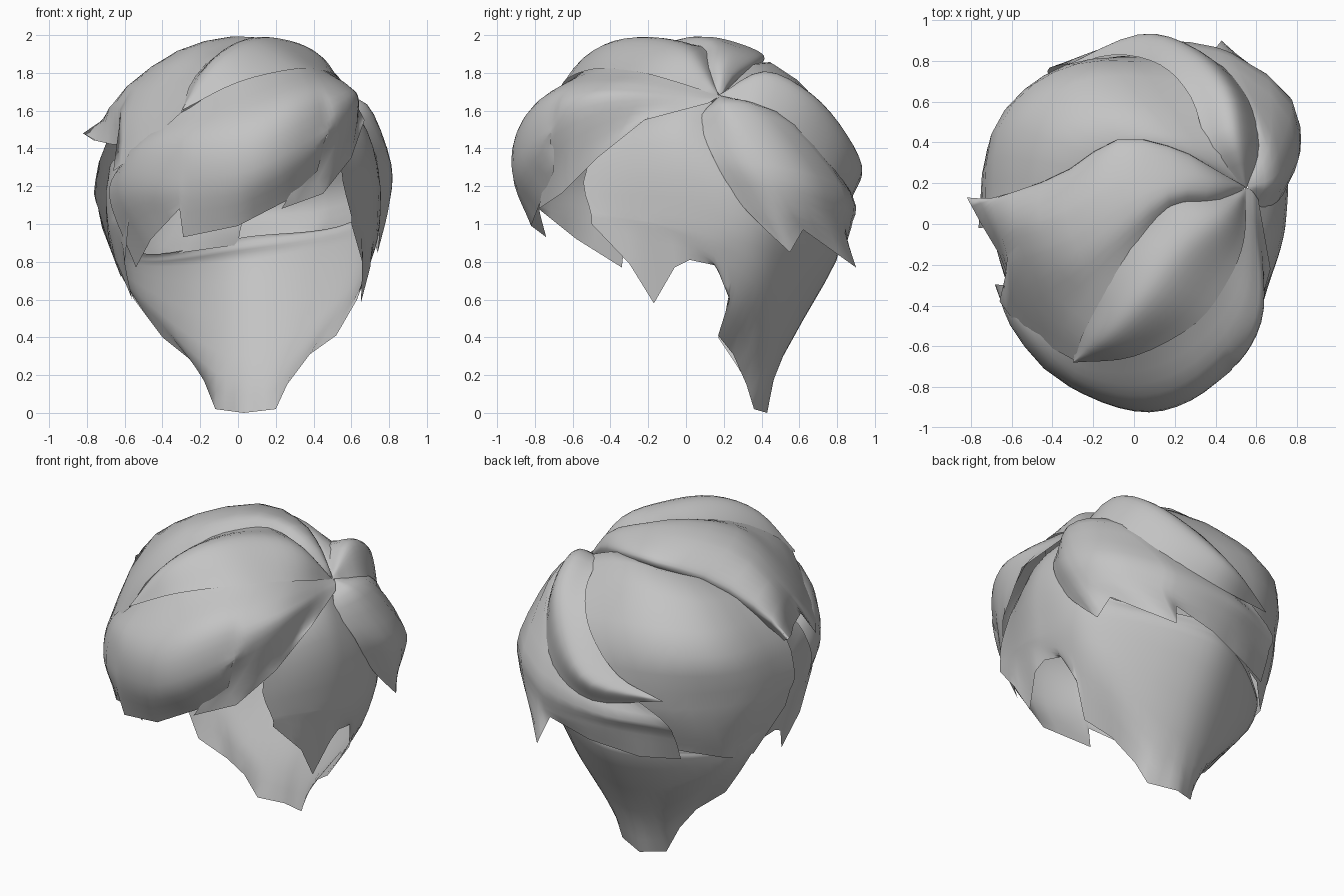
import bpy, bmesh
from mathutils import Vector

cube = bpy.data.objects.get("Cube")
if cube:
    bpy.data.objects.remove(cube, do_unlink=True)

grey = bpy.data.materials.new("hair_grey")
grey.use_nodes = True
grey.diffuse_color = (0.55, 0.55, 0.55, 1)
grey.node_tree.nodes["Principled BSDF"].inputs["Base Color"].default_value = (0.55, 0.55, 0.55, 1)

CENTRE = Vector((0, 0, 1.1))


def spline(pts, t):
    """Smooth curve through pts, t from 0 to 1."""
    if len(pts) == 1:
        return pts[0].copy()
    s = min(max(t, 0), 1) * (len(pts) - 1)
    i = min(int(s), len(pts) - 2)
    f = s - i
    b, c = pts[i], pts[i + 1]
    a = pts[i - 1] if i else b * 2 - c
    d = pts[i + 2] if i + 2 < len(pts) else c * 2 - b
    return 0.5 * (2 * b + (c - a) * f + (2 * a - 5 * b + 4 * c - d) * f * f
                  + (3 * b - a - 3 * c + d) * f ** 3)


def lock(name, rows, hem=None, steps=14):
    """Skin a lock through guide rows; hem points are x, y, z, u with sharp tips."""
    rows = [[Vector(p) for p in r] for r in rows]
    columns = []
    if hem:
        for (p, q) in zip(hem, hem[1:]):
            for k in range(3):
                h = [m + (n - m) * k / 3 for m, n in zip(p, q)]
                columns.append((h[3], Vector(h[:3])))
        columns.append((hem[-1][3], Vector(hem[-1][:3])))
    else:
        columns = [(k / 20, None) for k in range(21)]
    bm = bmesh.new()
    grid = []
    for u, end in columns:
        guide = [spline(r, u) for r in rows] + ([end] if end else [])
        grid.append([bm.verts.new(spline(guide, k / steps)) for k in range(steps + 1)])
    for a, b in zip(grid, grid[1:]):
        for k in range(steps):
            bm.faces.new((a[k], a[k + 1], b[k + 1], b[k]))
    bmesh.ops.remove_doubles(bm, verts=bm.verts, dist=0.0005)
    # Turn the skin outward
    bm.normal_update()
    if sum(f.normal.dot(f.calc_center_median() - CENTRE) * f.calc_area() for f in bm.faces) < 0:
        bmesh.ops.reverse_faces(bm, faces=bm.faces)
    mesh = bpy.data.meshes.new(name)
    bm.to_mesh(mesh)
    bm.free()
    obj = bpy.data.objects.new(name, mesh)
    bpy.context.collection.objects.link(obj)
    mesh.materials.append(grey)
    mesh.shade_smooth()
    return obj


# Side panels with sideburns and ear openings, joined by the tapering nape
lock("sides_and_nape", [
    [(.4, -.3, 1.66), (.55, .12, 1.66), (.66, .5, 1.06), (.03, .81, .93),
     (-.55, .45, .86), (-.68, .08, 1.3), (-.45, -.42, 1.38)],
    [(.53, -.42, 1.48), (.68, .02, 1.5), (.66, .5, 1.04), (.03, .81, .91),
     (-.56, .45, .84), (-.69, .06, 1.23), (-.5, -.45, 1.32)],
    [(.55, -.54, 1.25), (.74, 0, 1.28), (.66, .48, 1.0), (.03, .8, .87),
     (-.57, .44, .82), (-.7, .03, 1.15), (-.55, -.48, 1.22)],
    [(.59, -.51, 1.08), (.74, .02, 1.0), (.65, .46, .9), (.03, .78, .77),
     (-.57, .43, .78), (-.69, .02, 1.0), (-.57, -.47, 1.08)],
    [(.6, -.5, 1.04), (.72, 0, .9), (.59, .38, .64), (.03, .5, .27),
     (-.53, .38, .62), (-.67, 0, .9), (-.58, -.46, 1.04)]],
    [(.6, -.5, 1, 0), (.66, -.3, .79, .06), (.65, -.17, .58, .1), (.7, -.06, .77, .14),
     (.7, .02, .81, .17), (.68, .16, .78, .21), (.63, .23, .6, .25), (.52, .17, .41, .3),
     (.38, .25, .31, .36), (.26, .32, .15, .42), (.2, .36, .02, .46), (.03, .43, 0, .5),
     (-.12, .37, .02, .54), (-.18, .32, .17, .58), (-.25, .25, .28, .64), (-.4, .17, .4, .7),
     (-.55, .23, .6, .75), (-.62, .16, .78, .79), (-.65, .02, .81, .83), (-.63, -.06, .77, .86),
     (-.56, -.17, .6, .9), (-.6, -.3, .79, .94), (-.58, -.45, 1, 1)])

# Swept fringe with three pointed tips
lock("front_fringe", [
    [(-.53, -.3, 1.4), (-.46, -.48, 1.5), (-.28, -.62, 1.6), (0, -.59, 1.77),
     (.3, -.43, 1.84), (.48, -.17, 1.8), (.55, .18, 1.68)],
    [(-.63, -.3, 1.3), (-.56, -.51, 1.38), (-.33, -.75, 1.44), (.03, -.87, 1.52),
     (.35, -.74, 1.67), (.58, -.4, 1.73), (.57, .17, 1.67)],
    [(-.68, -.3, 1.13), (-.58, -.54, 1.17), (-.35, -.78, 1.22), (.05, -.92, 1.26),
     (.38, -.8, 1.43), (.63, -.46, 1.62), (.59, .15, 1.66)]],
    [(-.54, -.34, .77, 0), (-.46, -.58, .92, .14), (-.31, -.78, 1.08, .35), (-.29, -.74, .93, .38),
     (0, -.82, .99, .48), (.25, -.77, 1.12, .58), (.42, -.7, 1.28, .68), (.48, -.7, 1.5, .72),
     (.23, -.78, 1.08, .74), (.45, -.66, 1.16, .8), (.6, -.47, 1.35, .87), (.67, -.22, 1.55, .94),
     (.61, .12, 1.64, 1)])

# Leaf-shaped lock over the forehead
lock("top_lock", [
    [(-.3, -.68, 1.59), (-.26, -.5, 1.73), (-.15, -.3, 1.87), (0, -.06, 1.94), (.2, .12, 1.92), (.55, .17, 1.68)],
    [(-.3, -.68, 1.6), (-.13, -.56, 1.85), (.05, -.38, 1.97), (.23, -.15, 1.98), (.42, .03, 1.9), (.55, .17, 1.68)],
    [(-.3, -.68, 1.6), (0, -.65, 1.75), (.3, -.49, 1.82), (.46, -.28, 1.81), (.54, -.08, 1.76), (.55, .17, 1.68)]])

# Broad lock sweeping to the right side, its rear edge rolled under
lock("right_side_lock", [
    [(.55, .18, 1.68)],
    [(.42, .24, 1.73), (.41, .26, 1.8), (.42, .21, 1.85), (.41, .15, 1.86), (.39, .08, 1.82)],
    [(.22, .34, 1.78), (.2, .37, 1.87), (.22, .27, 1.93), (.2, .15, 1.96), (.22, .07, 1.89)],
    [(-.08, .36, 1.8), (-.08, .41, 1.89), (-.08, .22, 1.97), (-.02, .02, 1.99), (.04, -.1, 1.93)],
    [(-.35, .2, 1.68), (-.36, .24, 1.79), (-.38, .05, 1.88), (-.3, -.18, 1.9), (-.13, -.32, 1.88)],
    [(-.64, .09, 1.5), (-.67, .13, 1.6), (-.64, -.02, 1.665), (-.54, -.3, 1.62), (-.25, -.54, 1.74)]],
    [(-.76, .09, 1.44, 0), (-.82, .13, 1.48, .2), (-.75, 0, 1.44, .33), (-.66, -.15, 1.42, .5),
     (-.6, -.31, 1.42, .6), (-.66, -.38, 1.28, .66), (-.55, -.53, 1.36, .82), (-.29, -.67, 1.6, 1)])

# Rounded panel behind the right ear
lock("right_back_panel", [
    [(.55, .19, 1.68)],
    [(-.33, .1, 1.74), (-.18, .36, 1.83), (.12, .43, 1.86), (.46, .4, 1.74)],
    [(-.67, 0, 1.47), (-.61, .52, 1.52), (-.25, .77, 1.55), (.33, .75, 1.5)],
    [(-.76, -.02, 1.2), (-.7, .42, 1.2), (-.38, .74, 1.2), (.08, .85, 1.2)],
    [(-.74, 0, 1.08), (-.68, .38, .98), (-.43, .66, .98), (.02, .81, 1.0)]],
    [(-.72, .02, .98, 0), (-.62, .2, .72, .2), (-.6, .43, .77, .5), (-.43, .6, .83, .75),
     (0, .81, .89, 1)])

# Jagged panel around the left and back
lock("left_back_panel", [
    [(.56, .18, 1.68)],
    [(.63, .08, 1.56), (.7, .22, 1.61), (.66, .42, 1.6), (.5, .62, 1.52), (.2, .78, 1.4)],
    [(.73, .14, 1.36), (.81, .34, 1.32), (.76, .6, 1.28), (.45, .83, 1.2), (.02, .88, 1.13), (-.36, .78, 1.1)],
    [(.75, .28, 1.12), (.8, .46, 1.1), (.72, .66, 1.08), (.45, .84, 1.0), (.02, .87, 1.0), (-.42, .72, .97)]],
    [(.75, .42, .97, 0), (.74, .55, .85, .18), (.7, .62, .97, .28), (.43, .9, .77, .58),
     (.38, .84, .93, .62), (.1, .84, .86, .78), (-.2, .76, .8, .9), (-.42, .65, .8, 1)])

# Curved lock wrapping round the back
lock("back_curl", [
    [(.55, .17, 1.68), (.37, .37, 1.77), (.28, .62, 1.68), (.13, .78, 1.52), (-.1, .83, 1.32), (-.37, .76, 1.2)],
    [(.55, .17, 1.68), (.51, .42, 1.8), (.46, .67, 1.67), (.28, .86, 1.45), (.02, .93, 1.27), (-.37, .76, 1.2)],
    [(.55, .17, 1.68), (.63, .38, 1.6), (.58, .6, 1.43), (.38, .81, 1.25), (.05, .88, 1.14), (-.37, .76, 1.2)]])
